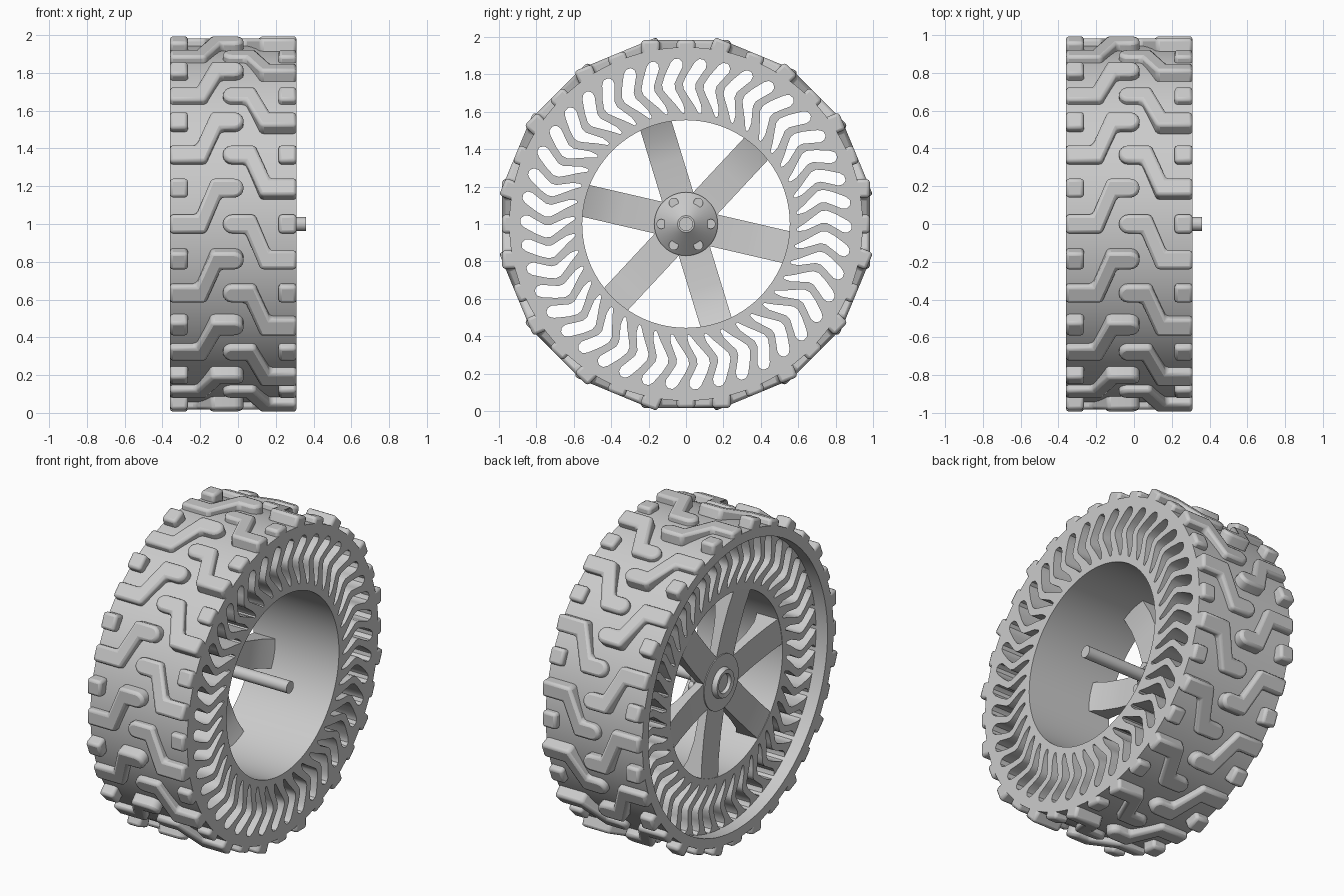
import bpy, bmesh, math
from mathutils import Matrix, Vector

cube = bpy.data.objects.get("Cube")
if cube:
    bpy.data.objects.remove(cube, do_unlink=True)

grey = bpy.data.materials.new("plain grey")
grey.use_nodes = True
grey.diffuse_color = (0.6, 0.6, 0.6, 1)
grey.node_tree.nodes["Principled BSDF"].inputs["Base Color"].default_value = (0.6, 0.6, 0.6, 1)

LEFT, RIGHT = -0.36, 0.31          # tyre side faces
MID = (LEFT + RIGHT) / 2
RECESS = LEFT + 0.08               # face of rim and webs on the spoke side
CENTRE = Matrix.Translation((0, 0, 1))


def finish(name, bm, smooth=30, bevel=0):
    """Turn a bmesh built around the x axis into a finished object."""
    bmesh.ops.recalc_face_normals(bm, faces=bm.faces)
    mesh = bpy.data.meshes.new(name)
    bm.to_mesh(mesh)
    bm.free()
    obj = bpy.data.objects.new(name, mesh)
    bpy.context.collection.objects.link(obj)
    obj.matrix_world = CENTRE
    mesh.materials.append(grey)
    if bevel:
        mod = obj.modifiers.new("soft edges", "BEVEL")
        mod.width, mod.segments, mod.limit_method = bevel, 2, "ANGLE"
        mod.angle_limit = math.radians(40)
    bpy.context.view_layer.objects.active = obj
    bpy.ops.object.select_all(action="DESELECT")
    obj.select_set(True)
    bpy.ops.object.shade_smooth_by_angle(angle=math.radians(smooth))
    return obj


def lathe(name, profile, steps=96):
    """Spin a closed (x, radius) profile around the x axis."""
    bm = bmesh.new()
    verts = [bm.verts.new((x, 0, r)) for x, r in profile]
    edges = [bm.edges.new((a, b)) for a, b in zip(verts, verts[1:] + verts[:1])]
    bmesh.ops.spin(bm, geom=verts + edges, axis=(1, 0, 0), cent=(0, 0, 0),
                   angle=math.tau, steps=steps)
    bmesh.ops.remove_doubles(bm, verts=bm.verts, dist=0.0002)
    return finish(name, bm)


def prism(bm, points, offset, matrix=Matrix()):
    """Extrude a flat outline of 3D points by offset."""
    low = [bm.verts.new(matrix @ Vector(p)) for p in points]
    high = [bm.verts.new(matrix @ (Vector(p) + Vector(offset))) for p in points]
    bm.faces.new(low)
    bm.faces.new(high[::-1])
    for i in range(len(low)):
        j = (i + 1) % len(low)
        bm.faces.new((low[i], high[i], high[j], low[j]))


def turned(i, count, start=0):
    return Matrix.Rotation(math.radians(start) + math.tau * i / count, 4, "X")


# Tyre carcass and inner barrel
lathe("tyre_band", [(LEFT, 0.885), (LEFT, 0.945), (RIGHT, 0.945), (RIGHT, 0.885)])
lathe("rim_barrel", [(RECESS, 0.555), (RECESS, 0.595), (RIGHT, 0.595), (RIGHT, 0.555)])

# Bent webs between barrel and band: radius, centre angle, half width in degrees
COUNT = 42
half = 180 / COUNT
web = [(0.585, 3.2, half), (0.605, 2.6, 3.3), (0.64, 1.2, 2.5), (0.69, -1.4, 2.0),
       (0.725, -2.9, 1.8), (0.755, -2.9, 1.7), (0.8, -1.2, 1.6), (0.84, 0.4, 1.7),
       (0.865, 0.9, 2.2), (0.88, 1, 3.1), (0.892, 1, half)]


def polar(r, deg):
    a = math.radians(deg)
    return (RECESS, r * math.sin(a), r * math.cos(a))


outline = [polar(r, c + w) for r, c, w in web] + [polar(r, c - w) for r, c, w in web[::-1]]
bm = bmesh.new()
for i in range(COUNT):
    prism(bm, outline, (RIGHT - RECESS, 0, 0), turned(i, COUNT))
finish("bent_webs", bm)

# Tread: flat modules of two hooked lugs and two shoulder blocks
knob = [(-0.02 + 0.05 * math.sin(a), 0.19 - 0.05 * math.cos(a))
        for a in [math.pi * k / 8 for k in range(9)]]
lug = [(LEFT, -0.05), (-0.17, -0.05), (-0.09, 0.14)] + knob + \
      [(-0.14, 0.24), (-0.22, 0.05), (LEFT, 0.05)]
block = [(LEFT, 0.14), (-0.265, 0.14), (-0.265, 0.24), (LEFT, 0.24)]
bm = bmesh.new()
for i in range(16):
    for shape in (lug, block):
        for mirrored in (False, True):
            pts = [(2 * MID - x, -0.9, t - 0.19) if mirrored else (x, -0.9, t)
                   for x, t in shape]
            prism(bm, pts, (0, -0.083, 0), turned(i, 16))
finish("tread_lugs", bm, bevel=0.017)

# Six dished spokes, deeper at the rim
side = [(0.07, -0.235), (0.3, -0.245), (0.45, -0.26), (0.57, RECESS),
        (0.57, -0.12), (0.47, -0.165), (0.35, -0.185), (0.07, -0.19)]
bm = bmesh.new()
for i in range(6):
    prism(bm, [(x, -0.087, r) for r, x in side], (0, 0.174, 0), turned(i, 6, 17))
finish("spokes", bm)

# Hub with cone, cap and axle
lathe("hub", [(-0.245, 0), (-0.245, 0.17), (-0.175, 0.17), (-0.165, 0.16),
              (-0.06, 0.045), (-0.06, 0)], 48)
lathe("hub_cap", [(-0.25, 0), (-0.25, 0.055), (-0.27, 0.06), (-0.275, 0.085),
                  (-0.24, 0.095), (-0.2, 0)], 48)
lathe("axle", [(-0.2, 0), (-0.2, 0.037), (0.36, 0.037), (0.36, 0)], 32)

# Ring of bolts around the cone
bm = bmesh.new()
for i in range(6):
    place = turned(i, 6, 30) @ Matrix.Translation((-0.155, 0, 0.132)) @ Matrix.Rotation(math.pi / 2, 4, "Y")
    bmesh.ops.create_cone(bm, cap_ends=True, segments=16, radius1=0.026, radius2=0.026,
                          depth=0.06, matrix=place)
finish("hub_bolts", bm)
